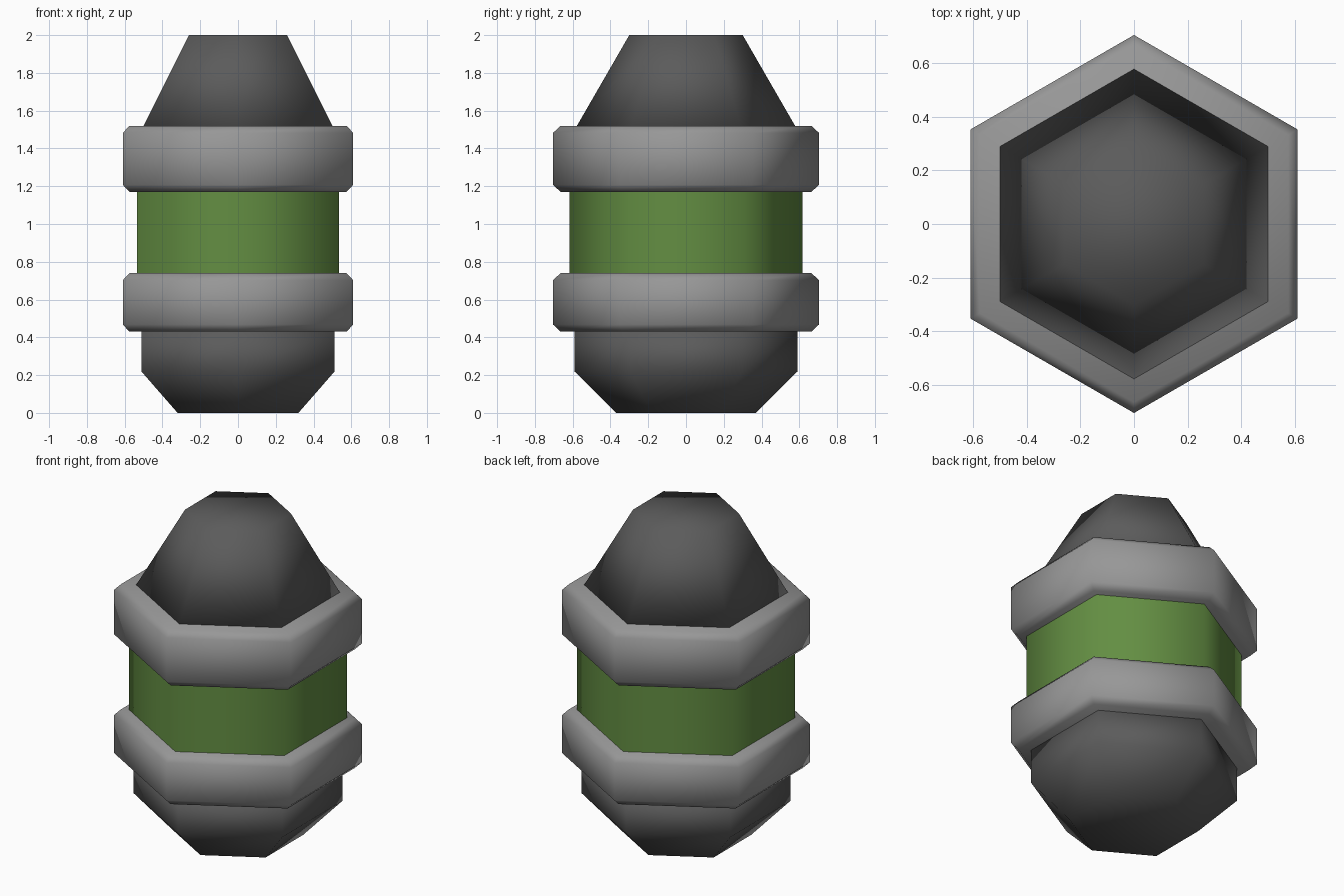
import bpy, bmesh, math

if "Cube" in bpy.data.objects:
    bpy.data.objects.remove(bpy.data.objects["Cube"])


def material(name, rgb):
    m = bpy.data.materials.new(name)
    m.diffuse_color = (*rgb, 1.0)
    m.use_nodes = True
    m.node_tree.nodes["Principled BSDF"].inputs["Base Color"].default_value = m.diffuse_color
    return m


DARK = material("dark_grey", (0.105, 0.105, 0.105))
GREY = material("mid_grey", (0.31, 0.31, 0.31))
GREEN = material("leaf_green", (0.125, 0.27, 0.055))


def hex_part(name, profile, mat, caps=True):
    """Stack hexagons from (half width across flats, z) pairs, corners on +-y."""
    bm = bmesh.new()
    loops = []
    for flat, z in profile:
        r = flat / math.cos(math.pi / 6)
        loops.append([bm.verts.new((r * math.cos(a), r * math.sin(a), z))
                      for a in (math.radians(30 + 60 * k) for k in range(6))])
    for lo, hi in zip(loops, loops[1:]):
        for k in range(6):
            n = (k + 1) % 6
            bm.faces.new((lo[k], lo[n], hi[n], hi[k]))
    if caps:
        bm.faces.new(loops[0][::-1])
        bm.faces.new(loops[-1])
    for f in bm.faces:
        f.smooth = True
    me = bpy.data.meshes.new(name)
    bm.to_mesh(me)
    bm.free()
    me.materials.append(mat)
    ob = bpy.data.objects.new(name, me)
    bpy.context.collection.objects.link(ob)
    return ob


# Tapered base
hex_part("base", [(0.32, 0), (0.512, 0.22), (0.512, 0.435)], DARK)

# Chamfered collars
for name, z0, z1 in (("lower_collar", 0.43, 0.74), ("upper_collar", 1.17, 1.52)):
    hex_part(name, [(0.575, z0), (0.61, z0 + 0.038),
                    (0.61, z1 - 0.038), (0.575, z1)], GREY)

# Green middle band
hex_part("middle_band", [(0.535, 0.735), (0.535, 1.175)], GREEN, caps=False)

# Tapered cap
hex_part("top_cone", [(0.5, 1.52), (0.26, 2.0)], DARK)
